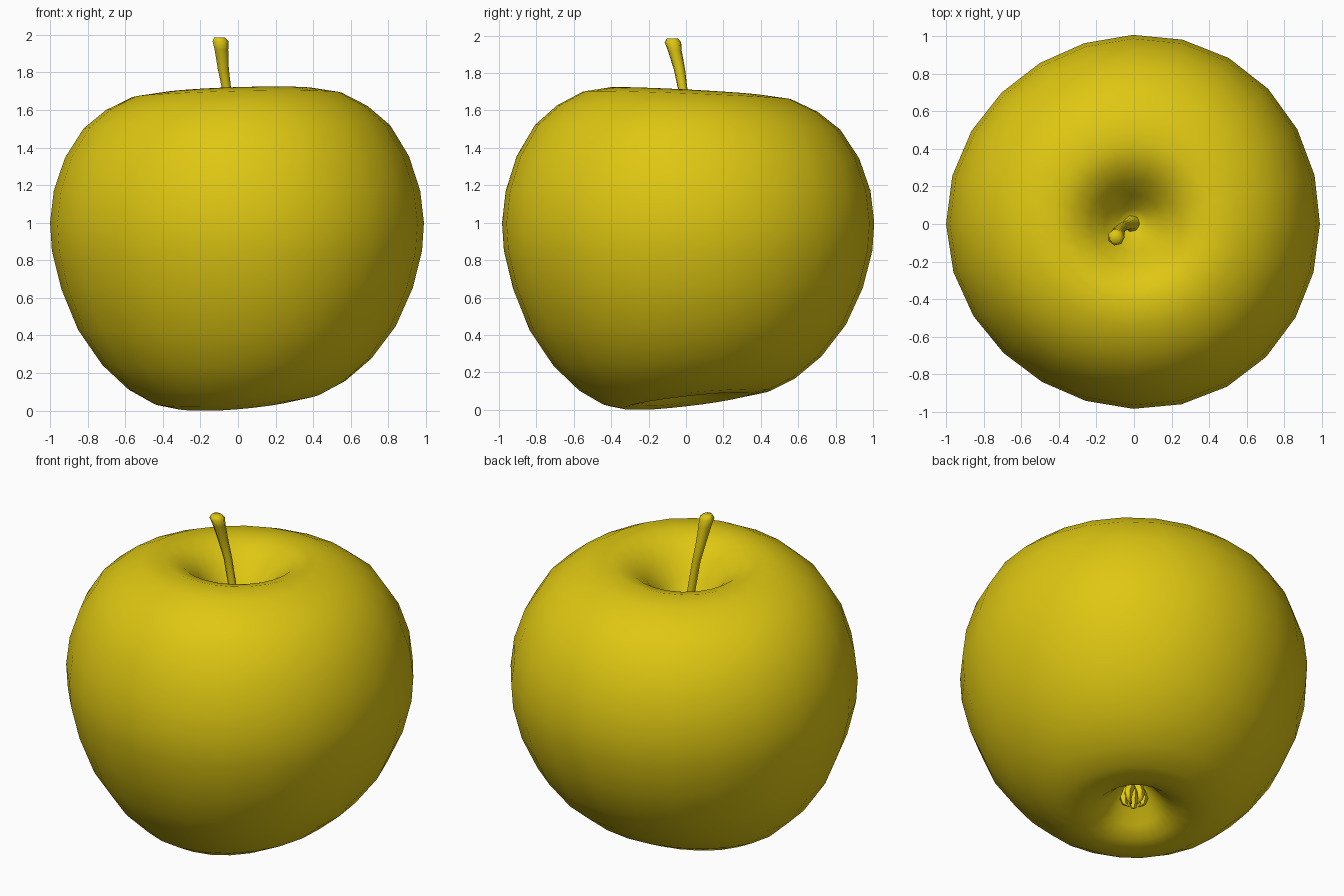
import bpy
import bmesh
from math import sin, cos, radians, tau
from mathutils import Vector

cube = bpy.data.objects.get("Cube")
if cube:
    bpy.data.objects.remove(cube, do_unlink=True)

yellow = bpy.data.materials.new("apple yellow")
yellow.use_nodes = True
colour = (0.73, 0.57, 0.006, 1)
yellow.diffuse_color = colour
yellow.node_tree.nodes["Principled BSDF"].inputs["Base Color"].default_value = colour


def skin_rings(name, rings, angle):
    """Join rings of points into a closed, smooth shaded surface."""
    bm = bmesh.new()
    loops = [[bm.verts.new(p) for p in ring] for ring in rings]
    n = len(loops[0])
    for low, high in zip(loops, loops[1:]):
        for i in range(n):
            j = (i + 1) % n
            bm.faces.new((low[i], low[j], high[j], high[i]))
    bm.faces.new(list(reversed(loops[0])))
    bm.faces.new(loops[-1])
    bmesh.ops.recalc_face_normals(bm, faces=bm.faces)
    mesh = bpy.data.meshes.new(name)
    bm.to_mesh(mesh)
    bm.free()
    obj = bpy.data.objects.new(name, mesh)
    bpy.context.collection.objects.link(obj)
    mesh.materials.append(yellow)
    bpy.ops.object.select_all(action="DESELECT")
    obj.select_set(True)
    bpy.context.view_layer.objects.active = obj
    bpy.ops.object.shade_smooth_by_angle(angle=radians(angle))
    return obj


def tube(name, path, sides, angle=60):
    """Tube of level rings through (x, y, z, radius) points."""
    rings = [[(x + r * cos(tau * i / sides), y + r * sin(tau * i / sides), z)
              for i in range(sides)] for x, y, z, r in path]
    return skin_rings(name, rings, angle)


# Fruit: turned profile from the bottom hollow to the top hollow, (radius, height)
profile = [
    (0.03, 0.24), (0.10, 0.20), (0.17, 0.12), (0.24, 0.065), (0.34, 0.045),
    (0.45, 0.065), (0.58, 0.135), (0.72, 0.26), (0.85, 0.44), (0.94, 0.65),
    (0.99, 0.85), (1.0, 1.0), (0.98, 1.17), (0.92, 1.35), (0.82, 1.51),
    (0.70, 1.61), (0.56, 1.68), (0.42, 1.70), (0.32, 1.67), (0.23, 1.60),
    (0.15, 1.50), (0.08, 1.41), (0.02, 1.37),
]


def fruit_point(r, z, a):
    # Gentle lobes, a slanting base and a slightly tilted shoulder
    lobes = 0.995 + 0.015 * cos(a - radians(50)) + 0.01 * cos(3 * (a - radians(60)))
    low = max(0, 1 - z / 0.7)
    high = max(0, (z - 1.2) / 0.5)
    z += 0.05 * low * cos(a - radians(55)) + 0.025 * high * cos(a + radians(60))
    return (r * lobes * cos(a) - 0.005, r * lobes * sin(a), max(z, 0))


SIDES = 24
skin_rings("apple_body", [[fruit_point(r, z, tau * i / SIDES) for i in range(SIDES)]
                          for r, z in profile], 80)

# Stem: thin, leaning, flared at both ends
tube("stem", [
    (-0.01, 0.0, 1.34, 0.06), (-0.015, 0.0, 1.41, 0.035), (-0.03, -0.005, 1.50, 0.024),
    (-0.06, -0.015, 1.70, 0.025), (-0.08, -0.035, 1.82, 0.031),
    (-0.09, -0.06, 1.92, 0.038), (-0.095, -0.07, 1.965, 0.045), (-0.1, -0.072, 1.985, 0.03),
], 7)

# Calyx: ring of small dried sepals in the bottom hollow
for k in range(5):
    a = tau * k / 5 + 0.3
    out = Vector((cos(a), sin(a), 0))
    steps = [(0.03, 0.24, 0.03), (0.06, 0.17, 0.026), (0.055, 0.13, 0.016), (0.03, 0.11, 0.005)]
    tube(f"sepal_{k + 1}", [(out.x * d, out.y * d, z, r) for d, z, r in steps], 5)
